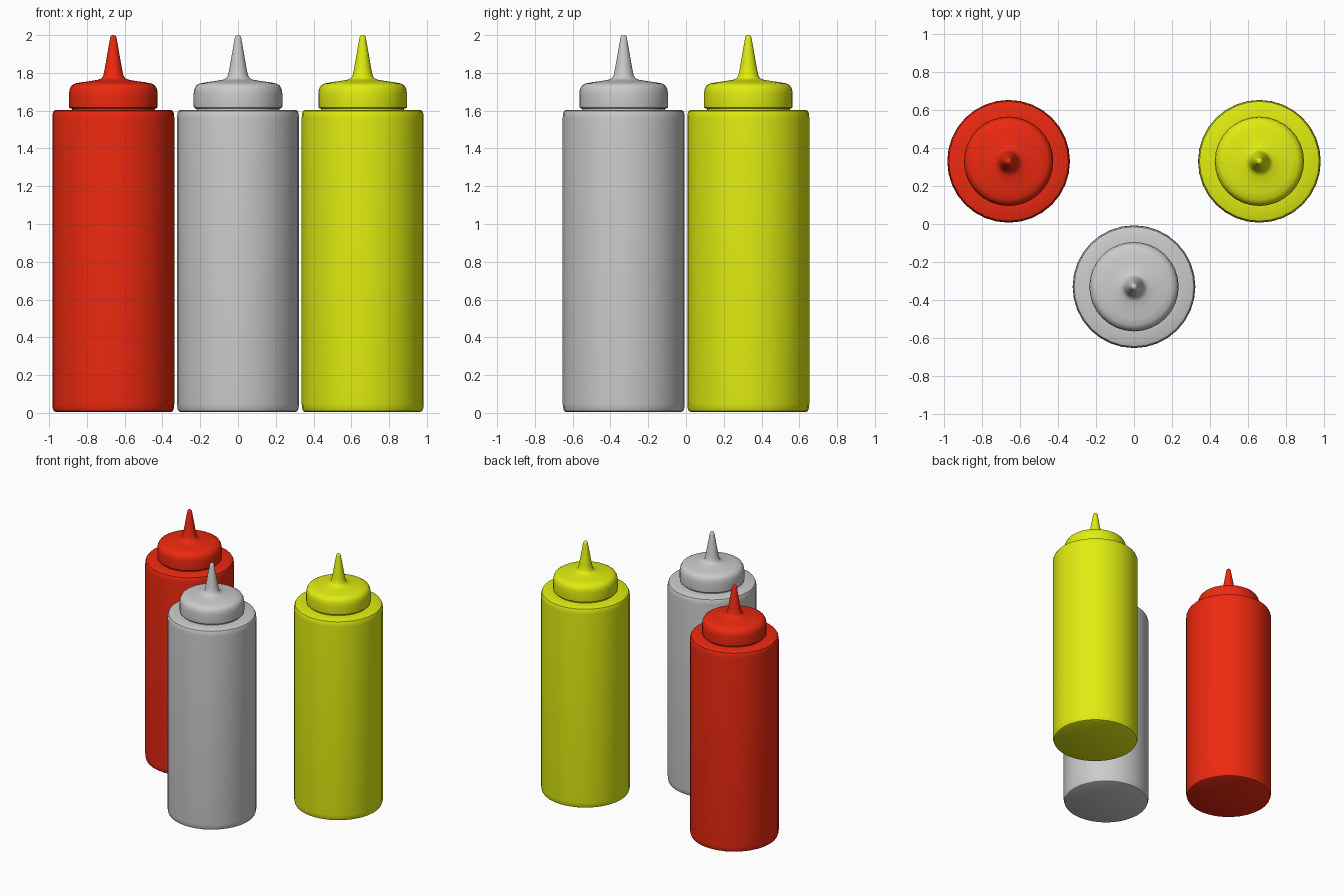
import bpy, bmesh, math

if "Cube" in bpy.data.objects:
    bpy.data.objects.remove(bpy.data.objects["Cube"])

SIDES = 32


def lathe(name, profile, centre, material):
    """Revolve (radius, z) points around z; zero-radius ends close the shape."""
    bm = bmesh.new()
    verts = [bm.verts.new((r, 0, z)) for r, z in profile]
    edges = [bm.edges.new(pair) for pair in zip(verts, verts[1:])]
    bmesh.ops.spin(bm, geom=verts + edges, cent=(0, 0, 0), axis=(0, 0, 1),
                   angle=math.tau, steps=SIDES, use_merge=True)
    bmesh.ops.remove_doubles(bm, verts=bm.verts, dist=0.0005)
    bmesh.ops.recalc_face_normals(bm, faces=bm.faces)
    mesh = bpy.data.meshes.new(name)
    bm.to_mesh(mesh)
    bm.free()
    obj = bpy.data.objects.new(name, mesh)
    bpy.context.collection.objects.link(obj)
    obj.location = (*centre, 0)
    if material:
        mesh.materials.append(material)
    bpy.ops.object.select_all(action='DESELECT')
    obj.select_set(True)
    bpy.context.view_layer.objects.active = obj
    bpy.ops.object.shade_smooth_by_angle(angle=math.radians(40))
    return obj


def paint(name, rgb):
    mat = bpy.data.materials.new(name)
    mat.diffuse_color = (*rgb, 1)
    mat.use_nodes = True
    mat.node_tree.nodes["Principled BSDF"].inputs["Base Color"].default_value = mat.diffuse_color
    return mat


# Bottle: rounded rims and a short neck hidden under the cap
body = [(0, 0.005), (0.305, 0.005), (0.315, 0.01), (0.321, 0.025), (0.323, 0.05),
        (0.323, 1.56), (0.321, 1.585), (0.315, 1.599), (0.305, 1.604),
        (0.22, 1.604), (0.22, 1.63), (0, 1.63)]

# Cap: straight skirt, soft shoulder, flared tapering nozzle
cap = [(0, 1.612), (0.228, 1.612), (0.234, 1.618), (0.235, 1.63), (0.235, 1.69),
       (0.231, 1.715), (0.221, 1.733), (0.203, 1.744), (0.17, 1.75), (0.12, 1.757),
       (0.08, 1.764), (0.062, 1.772), (0.053, 1.787), (0.046, 1.82), (0.032, 1.90),
       (0.018, 1.98), (0.015, 1.993), (0.009, 1.999), (0, 2.0)]

bottles = [
    ("red", (-0.66, 0.33), paint("red_plastic", (0.85, 0.022, 0.005))),
    ("grey", (0, -0.33), None),
    ("yellow", (0.66, 0.33), paint("yellow_plastic", (0.75, 0.85, 0.005))),
]

for colour, centre, mat in bottles:
    lathe(colour + "_bottle_body", body, centre, mat)
    lathe(colour + "_nozzle_cap", cap, centre, mat)
